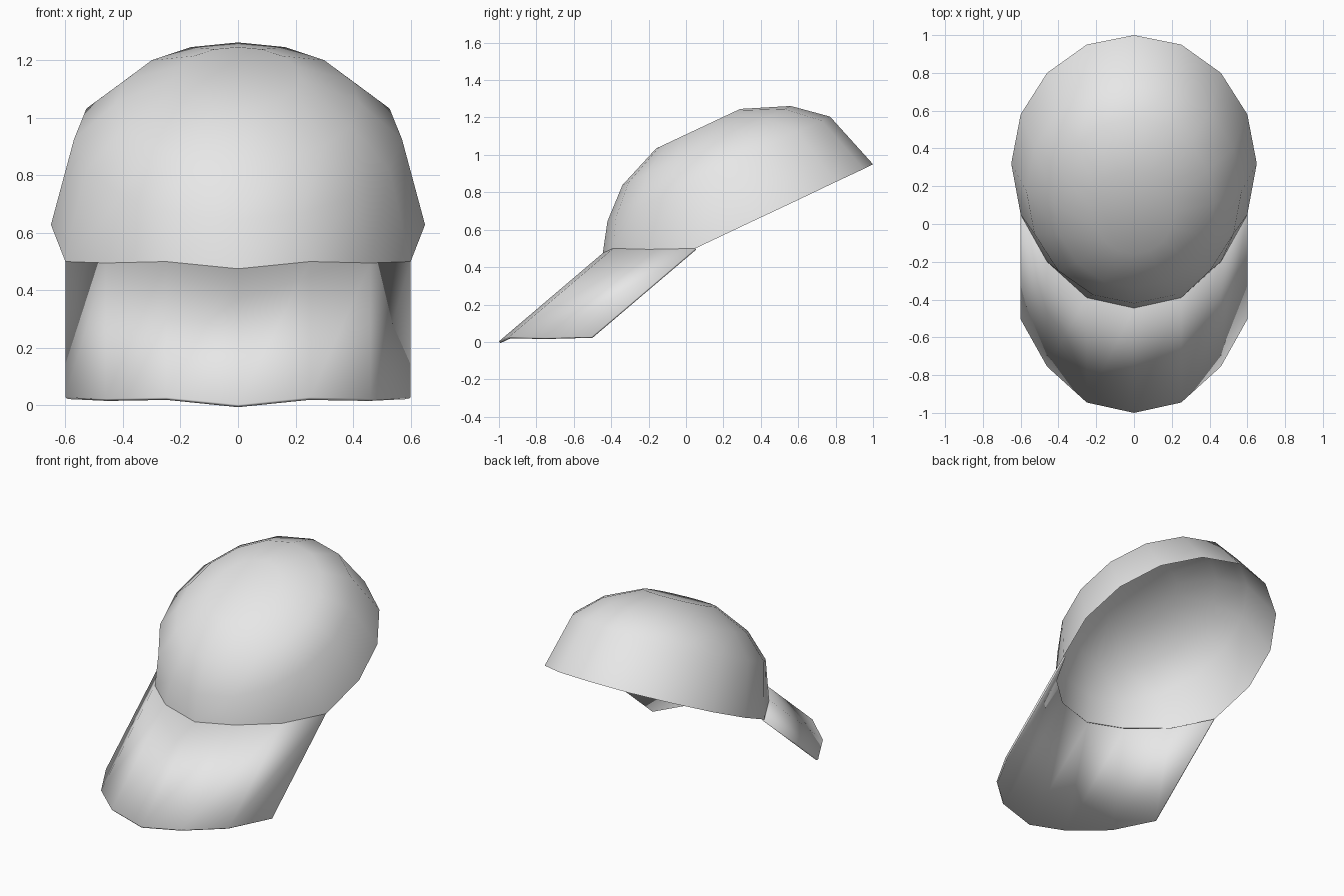
import bpy
import bmesh
import math
from mathutils import Vector

cube = bpy.data.objects.get("Cube")
if cube:
    bpy.data.objects.remove(cube)

SIDES = 16

fabric = bpy.data.materials.new("light grey fabric")
fabric.use_nodes = True
grey = (0.8, 0.8, 0.8, 1)
fabric.diffuse_color = grey
fabric.node_tree.nodes["Principled BSDF"].inputs["Base Color"].default_value = grey


def make_object(name, bm):
    """Turn a bmesh into a smooth grey object."""
    for face in bm.faces:
        face.smooth = True
    mesh = bpy.data.meshes.new(name)
    bm.to_mesh(mesh)
    bm.free()
    mesh.materials.append(fabric)
    obj = bpy.data.objects.new(name, mesh)
    bpy.context.collection.objects.link(obj)
    return obj


def bridge(bm, lower, upper, closed):
    """Join two rows of vertices with quads."""
    n = len(lower)
    for i in range(n if closed else n - 1):
        j = (i + 1) % n
        bm.faces.new((lower[i], lower[j], upper[j], upper[i]))


def tilted_ring(y, z, rx, ry):
    """Ellipse parallel to the tilted opening, starting at the back."""
    ring = []
    for i in range(SIDES):
        a = 2 * math.pi * i / SIDES
        dy = ry * math.cos(a)
        ring.append(Vector((-rx * math.sin(a), y + dy, z + 0.47 * dy)))
    return ring


# Half of the opening from back to front; the front is lifted where the brim joins
half = [(0, 1, .95), (.25, .95, .925), (.46, .8, .855), (.6, .58, .75),
        (.65, .32, .628), (.6, .05, .5), (.46, -.2, .495), (.25, -.39, .5),
        (0, -.445, .475)]
rim = [Vector((-x, y, z)) for x, y, z in half]
rim += [Vector((x, y, z)) for x, y, z in half[-2:0:-1]]

# Crown: open dome of tilted rings with a flat top
bm = bmesh.new()
rows = [rim, tilted_ring(.175, .925, .57, .595),
        tilted_ring(.11, 1.05, .424, .45), tilted_ring(.065, 1.14, .215, .225)]
rows = [[bm.verts.new(p) for p in row] for row in rows]
for lower, upper in zip(rows, rows[1:]):
    bridge(bm, lower, upper, True)
bm.faces.new(rows[-1])
make_object("crown", bm)

# Brim: front of the opening swept forward and down
bm = bmesh.new()
sweep = Vector((0, -.555, -.472))
front = rim[5:12]
top = [bm.verts.new(p) for p in front]
tip = [bm.verts.new(p + sweep) for p in front]
bridge(bm, tip, top, False)
bmesh.ops.recalc_face_normals(bm, faces=bm.faces)
bm.normal_update()
if sum((f.normal.z for f in bm.faces)) < 0:
    bmesh.ops.reverse_faces(bm, faces=bm.faces)
brim = make_object("brim", bm)
thick = brim.modifiers.new("thickness", 'SOLIDIFY')
thick.thickness = 0.012
thick.offset = -1
